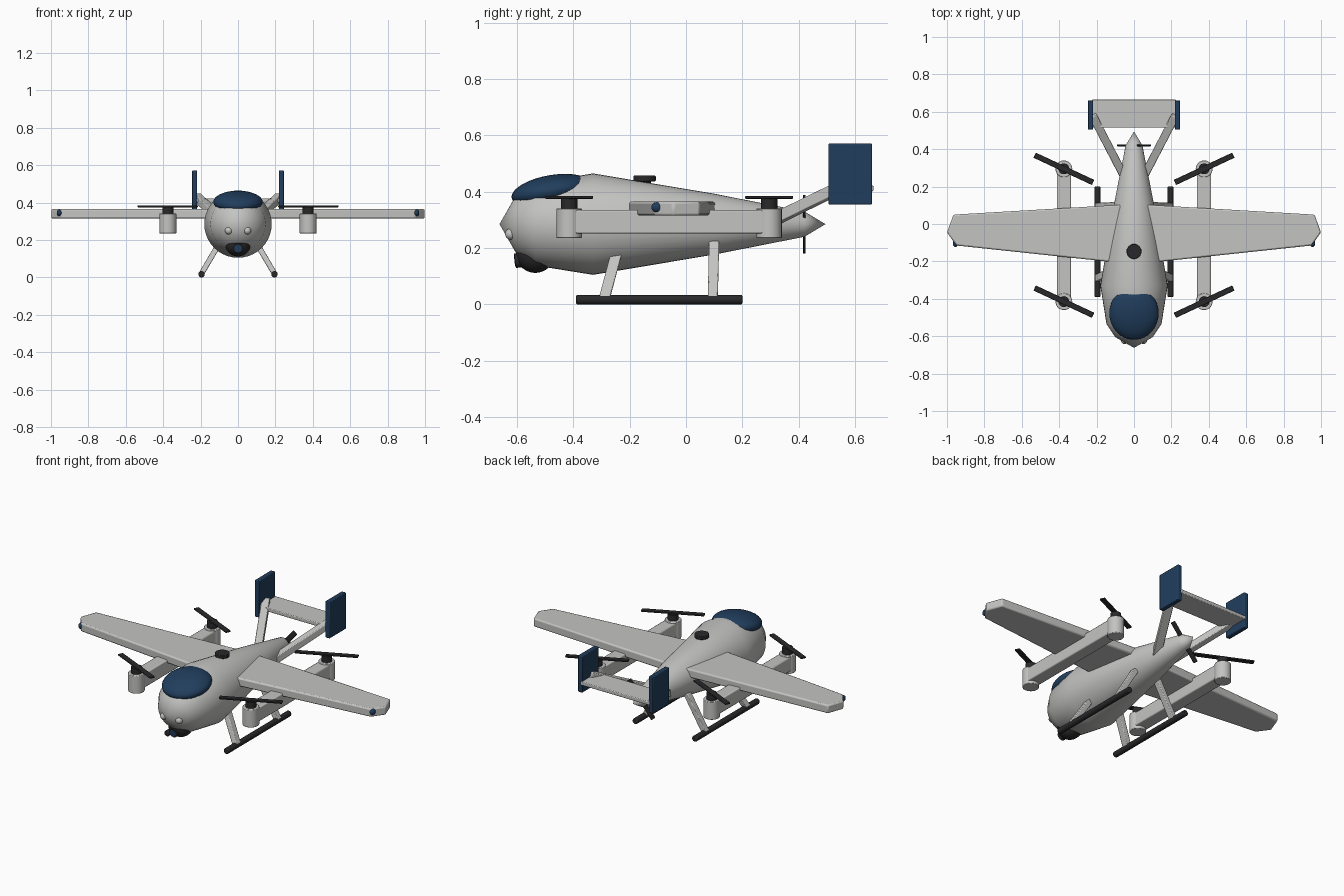
import bpy, bmesh, math
from mathutils import Vector, Matrix

if "Cube" in bpy.data.objects:
    bpy.data.objects.remove(bpy.data.objects["Cube"])


def material(name, rgb):
    m = bpy.data.materials.new(name)
    m.use_nodes = True
    m.diffuse_color = (*rgb, 1)
    m.node_tree.nodes["Principled BSDF"].inputs["Base Color"].default_value = (*rgb, 1)
    return m


GREY = material("light_grey", (0.55, 0.55, 0.54))
BLUE = material("navy_blue", (0.015, 0.048, 0.11))
DARK = material("charcoal", (0.022, 0.022, 0.024))


def finish(bm, name, mat, bevel=0.0, angle=35):
    bmesh.ops.recalc_face_normals(bm, faces=bm.faces)
    mesh = bpy.data.meshes.new(name)
    bm.to_mesh(mesh)
    bm.free()
    mesh.materials.append(mat)
    ob = bpy.data.objects.new(name, mesh)
    bpy.context.collection.objects.link(ob)
    if bevel:
        mod = ob.modifiers.new("soft_edges", "BEVEL")
        mod.width, mod.segments = bevel, 2
    bpy.ops.object.select_all(action="DESELECT")
    ob.select_set(True)
    bpy.context.view_layer.objects.active = ob
    bpy.ops.object.shade_smooth_by_angle(angle=math.radians(angle))
    return ob


def box(name, mat, loc, size, rot=None, bevel=0.004):
    bm = bmesh.new()
    bmesh.ops.create_cube(bm, size=1, matrix=Matrix.Diagonal((*size, 1)))
    bm.transform(Matrix.Translation(loc) @ (rot or Matrix()))
    return finish(bm, name, mat, bevel)


def ball(name, mat, loc, radii, tilt=0):
    bm = bmesh.new()
    bmesh.ops.create_uvsphere(bm, u_segments=32, v_segments=20, radius=1)
    bm.transform(Matrix.Translation(loc) @ Matrix.Rotation(math.radians(tilt), 4, "X")
                 @ Matrix.Diagonal((*radii, 1)))
    return finish(bm, name, mat)


def between(a, b):
    a, b = Vector(a), Vector(b)
    turn = (b - a).to_track_quat("Z", "Y").to_matrix().to_4x4()
    return Matrix.Translation((a + b) / 2) @ turn, (b - a).length


def rod(name, mat, a, b, radius, bevel=0.0):
    place, length = between(a, b)
    bm = bmesh.new()
    bmesh.ops.create_cone(bm, cap_ends=True, segments=32, radius1=radius,
                          radius2=radius, depth=length, matrix=place)
    return finish(bm, name, mat, bevel)


def beam(name, mat, a, b, width, depth):
    # Square bar whose ends stay horizontal, sheared from a to b
    a, b = Vector(a), Vector(b)
    bm = bmesh.new()
    bmesh.ops.create_cube(bm, size=1, matrix=Matrix.Diagonal((width, depth, 1, 1)))
    for v in bm.verts:
        end = b if v.co.z > 0 else a
        v.co = end + Vector((v.co.x, v.co.y, 0))
    return finish(bm, name, mat, 0.004)


# Fuselage: a lathed profile along y
AXIS = 0.285
profile = [(-0.662, 0), (-0.605, 0.1), (-0.535, 0.147), (-0.33, 0.18),
           (0.1, 0.108), (0.42, 0.045), (0.495, 0)]
bm = bmesh.new()
pts = [bm.verts.new((r, y, 0)) for y, r in profile]
edges = [bm.edges.new(p) for p in zip(pts, pts[1:])]
bmesh.ops.spin(bm, geom=pts + edges, cent=(0, 0, 0), axis=(0, 1, 0),
               angle=math.tau, steps=40)
bmesh.ops.remove_doubles(bm, verts=bm.verts, dist=1e-4)
bm.transform(Matrix.Translation((0, 0, AXIS)))
finish(bm, "fuselage", GREY, angle=40)

# Canopy, roof sensor and chin camera
ball("canopy", BLUE, (0, -0.478, 0.403), (0.132, 0.143, 0.056), 10)
rod("roof_sensor", DARK, (0, -0.147, 0.437), (0, -0.147, 0.457), 0.04, 0.003)
rod("roof_sensor_stem", DARK, (0, -0.147, 0.41), (0, -0.147, 0.44), 0.022)
ball("camera_ball", DARK, (0, -0.535, 0.178), (0.068, 0.068, 0.066))
rod("camera_barrel", DARK, (0, -0.57, 0.16), (0, -0.607, 0.155), 0.026)
rod("camera_lens", BLUE, (0, -0.6, 0.156), (0, -0.609, 0.155), 0.02)

# Tail pusher propeller, set in the plane across the tail
box("tail_propeller", DARK, (0, 0.42, AXIS), (0.03, 0.01, 0.25),
    Matrix.Rotation(math.radians(40), 4, "Y"), 0.003)

# Stabiliser joining the fins
box("stabiliser", GREY, (0, 0.59, 0.412), (0.45, 0.15, 0.022))

outline = [(0, -0.215), (0.15, -0.2), (0.95, -0.115), (1.0, -0.045), (0.965, 0.05), (0, 0.107)]
for s, side in ((1, "left"), (-1, "right")):
    # Wing: extruded planform
    bm = bmesh.new()
    face = bm.faces.new([bm.verts.new((s * x, y, 0.315)) for x, y in outline])
    ext = bmesh.ops.extrude_face_region(bm, geom=[face])
    for v in ext["geom"]:
        if isinstance(v, bmesh.types.BMVert):
            v.co.z += 0.05
    finish(bm, side + "_wing", GREY, 0.008)
    ball(side + "_wing_light", BLUE, (s * 0.955, -0.103, 0.345), (0.014, 0.02, 0.018))
    ball(side + "_nose_sensor", GREY, (s * 0.05, -0.622, 0.25), (0.02, 0.02, 0.02))

    # Lift boom with a pod, motor and propeller at each end
    x = s * 0.375
    box(side + "_lift_boom", GREY, (x, -0.06, 0.293), (0.076, 0.71, 0.084), bevel=0.006)
    for y, end in ((-0.415, "front"), (0.295, "rear")):
        tag = f"{side}_{end}_"
        rod(tag + "pod", GREY, (x, y, 0.235), (x, y, 0.341), 0.045, 0.003)
        rod(tag + "motor", DARK, (x, y, 0.335), (x, y, 0.376), 0.029)
        box(tag + "propeller", DARK, (x, y, 0.38), (0.345, 0.03, 0.01),
            Matrix.Rotation(s * math.radians(25), 4, "Z"), 0.003)

    # Skid and legs
    skid = s * 0.195
    rod(side + "_skid", DARK, (skid, -0.39, 0.017), (skid, 0.2, 0.017), 0.017, 0.005)
    beam(side + "_front_leg", GREY, (skid, -0.29, 0.02), (s * 0.095, -0.245, 0.19), 0.034, 0.04)
    beam(side + "_rear_leg", GREY, (skid, 0.095, 0.02), (s * 0.075, 0.1, 0.225), 0.034, 0.036)

    # Tail strut and fin
    place, length = between((s * 0.045, 0.24, 0.265), (s * 0.222, 0.58, 0.432))
    box(side + "_tail_strut", GREY, place.translation, (0.044, 0.04, length),
        place.to_quaternion().to_matrix().to_4x4())
    box(side + "_fin", BLUE, (s * 0.232, 0.583, 0.463), (0.028, 0.155, 0.216))
